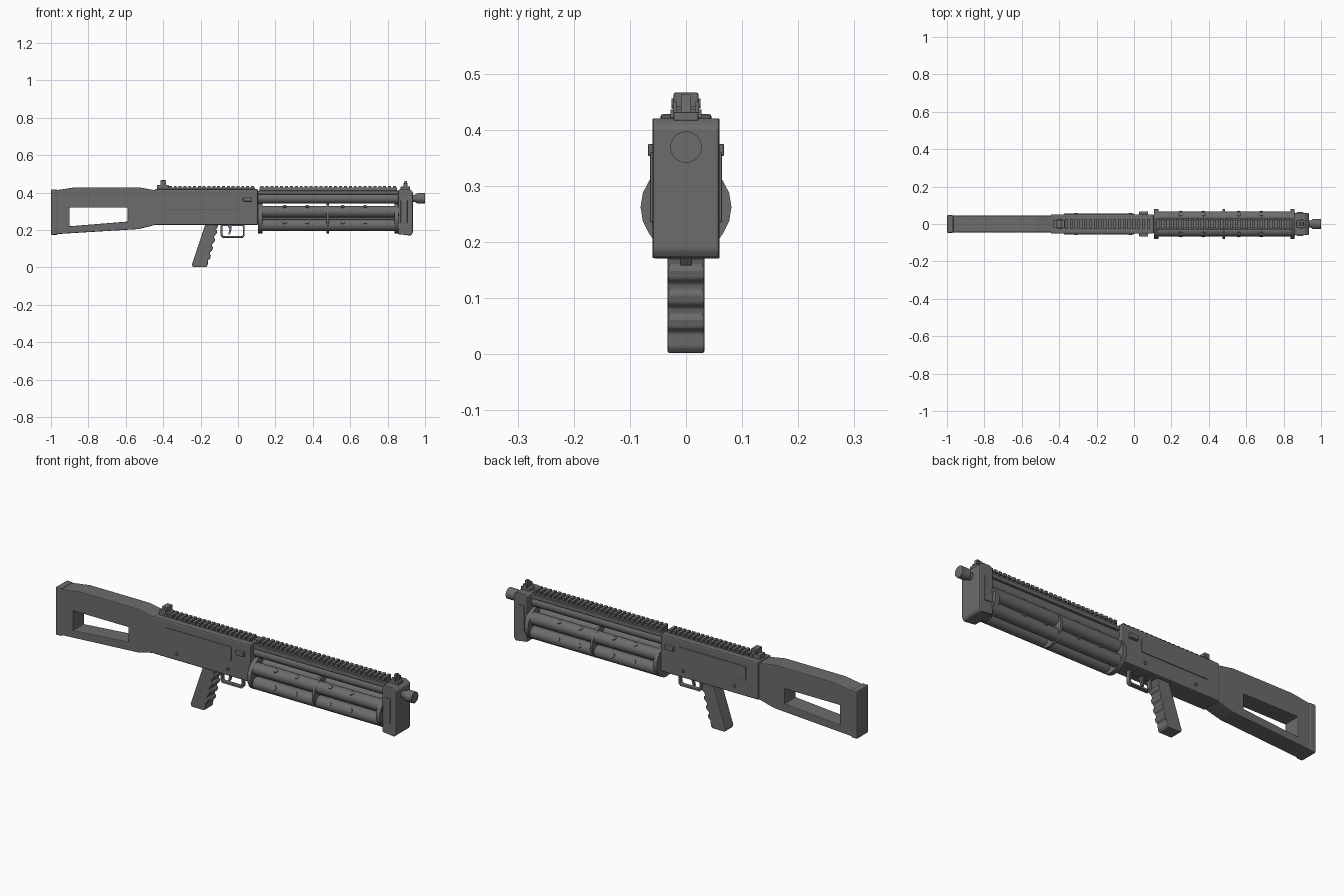
import bpy, bmesh, math
from mathutils import Matrix, Vector

cube = bpy.data.objects.get("Cube")
if cube:
    bpy.data.objects.remove(cube, do_unlink=True)

grey = bpy.data.materials.new("gunmetal grey")
grey.use_nodes = True
colour = (0.15, 0.15, 0.15, 1)
grey.diffuse_color = colour
grey.node_tree.nodes["Principled BSDF"].inputs["Base Color"].default_value = colour


def finish(name, bm, bevel=0, smooth=False):
    bmesh.ops.recalc_face_normals(bm, faces=bm.faces)
    mesh = bpy.data.meshes.new(name)
    bm.to_mesh(mesh)
    bm.free()
    mesh.materials.append(grey)
    ob = bpy.data.objects.new(name, mesh)
    bpy.context.collection.objects.link(ob)
    if bevel:
        mod = ob.modifiers.new("edge_bevel", 'BEVEL')
        mod.width, mod.segments, mod.limit_method = bevel, 2, 'ANGLE'
        mod.angle_limit = math.radians(25)
    if smooth:
        bpy.ops.object.select_all(action='DESELECT')
        ob.select_set(True)
        bpy.context.view_layer.objects.active = ob
        bpy.ops.object.shade_smooth_by_angle(angle=math.radians(35))
    return ob


def add_box(bm, x, y, z):
    """Add a box from three (low, high) ranges."""
    lo, hi = Vector((x[0], y[0], z[0])), Vector((x[1], y[1], z[1]))
    m = Matrix.Translation((lo + hi) / 2) @ Matrix.Diagonal((*(hi - lo), 1))
    bmesh.ops.create_cube(bm, size=1, matrix=m)


def box(name, x, y, z, bevel=0):
    bm = bmesh.new()
    add_box(bm, x, y, z)
    return finish(name, bm, bevel)


def add_rod(bm, start, end, r1, r2=None, sides=24):
    a, b = Vector(start), Vector(end)
    d = b - a
    m = Matrix.Translation((a + b) / 2) @ d.to_track_quat('Z', 'Y').to_matrix().to_4x4()
    bmesh.ops.create_cone(bm, cap_ends=True, segments=sides, radius1=r1,
                          radius2=r1 if r2 is None else r2, depth=d.length, matrix=m)


def rod(name, start, end, r1, r2=None, sides=24):
    bm = bmesh.new()
    add_rod(bm, start, end, r1, r2, sides)
    return finish(name, bm, smooth=True)


def prism(name, loops, half, bevel=0):
    """Extrude side profiles (outline first, then holes) across y."""
    bm = bmesh.new()
    for pts in loops:
        vs = [bm.verts.new((x, -half, z)) for x, z in pts]
        for i, v in enumerate(vs):
            bm.edges.new((v, vs[i - 1]))
    bmesh.ops.triangle_fill(bm, use_beauty=True, edges=bm.edges[:])
    ext = bmesh.ops.extrude_face_region(bm, geom=bm.faces[:])["geom"]
    moved = [g for g in ext if isinstance(g, bmesh.types.BMVert)]
    bmesh.ops.translate(bm, verts=moved, vec=(0, 2 * half, 0))
    return finish(name, bm, bevel)


def rail(name, x0, x1, count):
    """Accessory rail: a low base with evenly spaced cross teeth."""
    bm = bmesh.new()
    add_box(bm, (x0, x1), (-0.02, 0.02), (0.405, 0.427))
    pitch = (x1 - x0) / count
    for i in range(count):
        x = x0 + (i + 0.2) * pitch
        add_box(bm, (x, x + 0.6 * pitch), (-0.028, 0.028), (0.421, 0.436))
    return finish(name, bm)


# Skeleton stock and butt pad
prism("stock", [
    [(-0.97, 0.413), (-0.87, 0.428), (-0.53, 0.428), (-0.44, 0.412),
     (-0.44, 0.228), (-0.53, 0.205), (-0.97, 0.178)],
    [(-0.9, 0.32), (-0.59, 0.32), (-0.59, 0.245), (-0.9, 0.22)]], 0.045, 0.004)
box("butt_pad", (-1, -0.965), (-0.047, 0.047), (0.173, 0.417), 0.006)

# Receiver and its side details
box("receiver", (-0.445, 0.107), (-0.052, 0.052), (0.226, 0.419), 0.007)
for side, label in ((-1, "right"), (1, "left")):
    def span(a, b):
        return tuple(sorted((side * a, side * b)))
    prism_panel = box("side_panel_" + label, (-0.375, 0.0), span(0.05, 0.0555), (0.31, 0.38), 0.002)
    box("bolt_catch_" + label, (0.028, 0.076), span(0.05, 0.068), (0.353, 0.375), 0.003)
    for i, x in enumerate((-0.31, -0.02)):
        rod(f"pin_{label}_{i + 1}", (x, side * 0.05, 0.262), (x, side * 0.058, 0.262), 0.008, sides=12)
    box("block_panel_" + label, (0.87, 0.905), span(0.058, 0.064), (0.235, 0.36), 0.002)
rail("receiver_rail", -0.4, 0.09, 19)

# Pistol grip with stepped finger grooves
front = []
for i in range(4):
    t = 0.15 + 0.19 * i
    for dt, out in ((0, 0), (0.02, 0.009), (0.1, 0.009), (0.13, 0)):
        u = t + dt
        front.append((-0.1 - 0.06 * u + out - 0.009, 0.235 - 0.23 * u))
prism("pistol_grip", [[(-0.173, 0.235), (-0.1, 0.235)] + front +
                      [(-0.162, 0.012), (-0.17, 0.002), (-0.24, 0.002), (-0.247, 0.015)]],
      0.033, 0.004)

# Trigger guard and trigger
prism("trigger_guard", [
    [(-0.093, 0.23), (0.036, 0.23), (0.036, 0.17), (0.026, 0.158), (-0.083, 0.158), (-0.093, 0.17)],
    [(-0.083, 0.22), (0.026, 0.22), (0.026, 0.174), (0.02, 0.168), (-0.077, 0.168), (-0.083, 0.174)]],
      0.011, 0.002)
prism("trigger", [[(-0.058, 0.23), (-0.036, 0.23), (-0.034, 0.205), (-0.042, 0.178),
                   (-0.052, 0.176), (-0.046, 0.203)]], 0.006)

# Barrel, handguard rail and muzzle
rod("barrel", (0.1, 0, 0.369), (0.87, 0, 0.369), 0.028)
box("handguard_base", (0.105, 0.86), (-0.03, 0.03), (0.39, 0.41), 0.004)
rail("handguard_rail", 0.115, 0.85, 28)
rod("muzzle_neck", (0.92, 0, 0.369), (0.96, 0, 0.369), 0.019)
rod("muzzle_flare", (0.945, 0, 0.369), (0.96, 0, 0.369), 0.019, 0.028)
rod("muzzle", (0.96, 0, 0.369), (1.0, 0, 0.369), 0.028)

# Four magazine tubes with indicator studs, held by round plates
axis_z, offset = 0.262, 0.036
for i in range(4):
    a = math.radians(45 + 90 * i)
    sy, sz = math.copysign(1, math.cos(a)), math.copysign(1, math.sin(a))
    y, z = sy * offset, axis_z + sz * offset
    rod(f"magazine_tube_{i + 1}", (0.11, y, z), (0.86, y, z), 0.031)
    bm = bmesh.new()
    for x in (0.25, 0.37, 0.56, 0.68):
        d = Vector((0, sy * 0.5, 0.87)) if sz > 0 else Vector((0, sy * 0.87, 0.5))
        c = Vector((x, y, z))
        add_rod(bm, c + d * 0.025, c + d * 0.034, 0.011, sides=12)
    finish(f"indicator_studs_{i + 1}", bm, smooth=True)
rod("magazine_spindle", (0.11, 0, axis_z), (0.86, 0, axis_z), 0.016)
for i, (x, w) in enumerate(((0.108, 0.022), (0.474, 0.012), (0.836, 0.022))):
    rod(f"magazine_plate_{i + 1}", (x, 0, axis_z), (x + w, 0, axis_z), 0.081, sides=20)

# Front block
prism("front_block", [[(0.855, 0.41), (0.868, 0.42), (0.915, 0.42), (0.935, 0.405),
                       (0.935, 0.185), (0.925, 0.17), (0.855, 0.178)]], 0.06, 0.006)

# Sights
box("front_sight_base", (0.87, 0.92), (-0.022, 0.022), (0.415, 0.432), 0.003)
prism("front_sight_post", [[(0.885, 0.43), (0.908, 0.43), (0.903, 0.463), (0.89, 0.463)]], 0.009)
for s in (-1, 1):
    y = tuple(sorted((s * 0.016, s * 0.023)))
    box("front_sight_ear_" + ("left" if s > 0 else "right"), (0.885, 0.905), y, (0.43, 0.45))
box("rear_sight_base", (-0.433, -0.37), (-0.022, 0.022), (0.415, 0.441), 0.003)
box("rear_sight_block", (-0.415, -0.385), (-0.022, 0.022), (0.438, 0.466), 0.003)
rod("rear_sight_knob", (-0.4, -0.026, 0.447), (-0.4, 0.026, 0.447), 0.009, sides=12)
